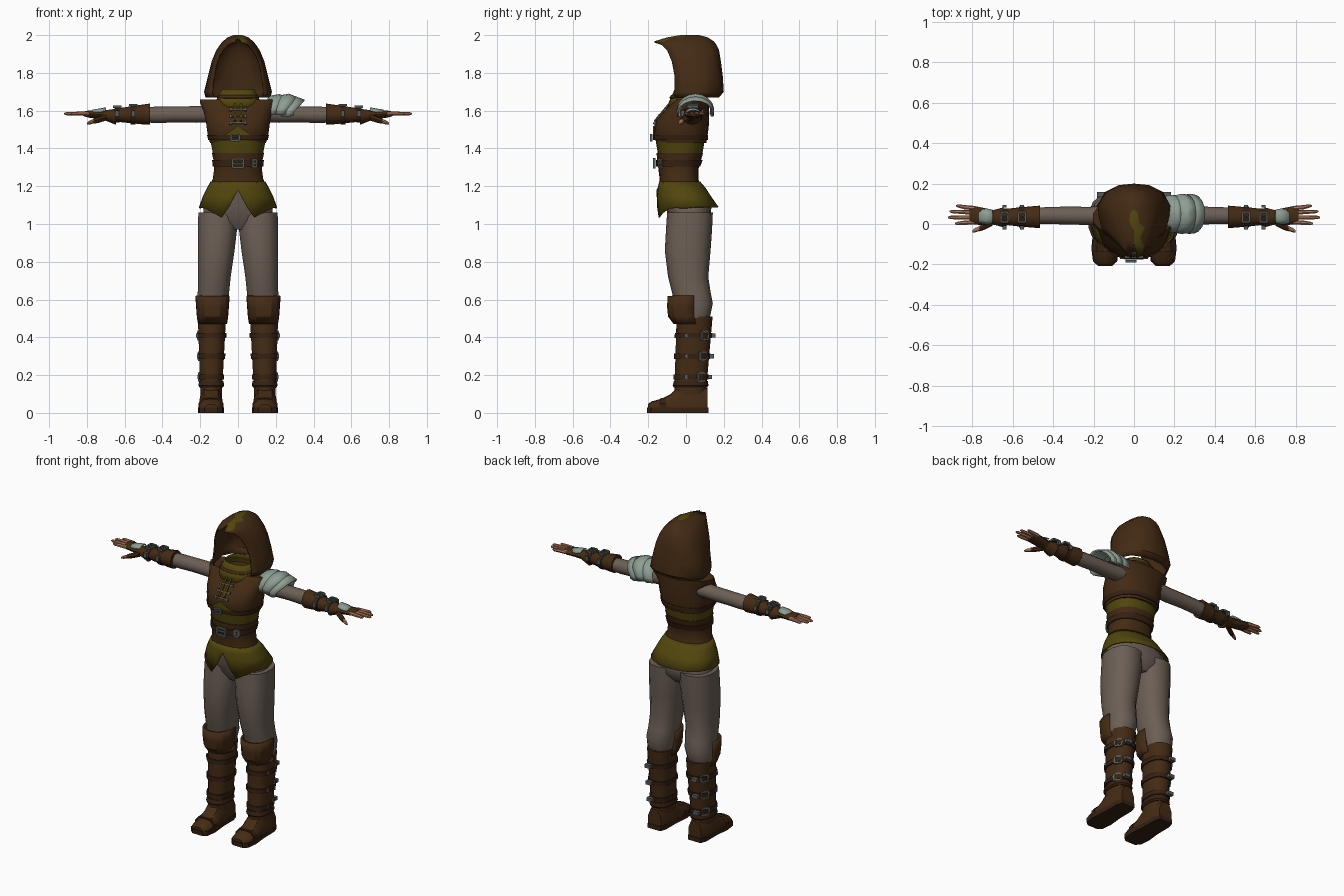
import bpy, bmesh, math
from mathutils import Matrix, Vector

if "Cube" in bpy.data.objects:
    bpy.data.objects.remove(bpy.data.objects["Cube"])

def material(name, rgb):
    m = bpy.data.materials.new(name)
    m.diffuse_color = (*rgb, 1)
    m.use_nodes = True
    m.node_tree.nodes["Principled BSDF"].inputs["Base Color"].default_value = m.diffuse_color
    return m

BROWN = material("brown leather", (0.058, 0.024, 0.007))
DARK = material("dark leather", (0.036, 0.015, 0.006))
OLIVE = material("olive cloth", (0.085, 0.062, 0.004))
CLOTH = material("taupe cloth", (0.15, 0.115, 0.092))
STEEL = material("pale steel", (0.27, 0.34, 0.29))
METAL = material("buckle metal", (0.09, 0.11, 0.105))
SKIN = material("skin", (0.42, 0.19, 0.10))

def finish(name, bm, mat, mirror=False, thick=0, angle=40):
    bmesh.ops.remove_doubles(bm, verts=bm.verts, dist=0.0005)
    bmesh.ops.recalc_face_normals(bm, faces=bm.faces)
    me = bpy.data.meshes.new(name)
    bm.to_mesh(me)
    bm.free()
    ob = bpy.data.objects.new(name, me)
    bpy.context.collection.objects.link(ob)
    me.materials.append(mat)
    if thick:
        s = ob.modifiers.new("thickness", 'SOLIDIFY')
        s.thickness, s.offset = thick, -1
    if mirror:
        ob.modifiers.new("mirror", 'MIRROR')
    bpy.context.view_layer.objects.active = ob
    ob.select_set(True)
    bpy.ops.object.shade_smooth_by_angle(angle=math.radians(angle))
    ob.select_set(False)
    return ob

def loft(name, rings, mat, closed=True, caps=(True, True), **kw):
    bm = bmesh.new()
    rows = [[bm.verts.new(p) for p in r] for r in rings]
    n = len(rows[0])
    for a, b in zip(rows, rows[1:]):
        for i in range(n if closed else n - 1):
            j = (i + 1) % n
            bm.faces.new((a[i], a[j], b[j], b[i]))
    for row, cap in zip((rows[0], rows[-1]), caps):
        if cap:
            bm.faces.new(row)
    return finish(name, bm, mat, **kw)

def zring(z, xc, yf, yb, w, n=18, p=0.85, a0=0, a1=360):
    """Horizontal section; angle 0 faces the front."""
    pts = []
    for i in range(n):
        a = math.radians(a0 + (a1 - a0) * i / (n if a1 - a0 == 360 else n - 1))
        s, c = math.sin(a), math.cos(a)
        pts.append(Vector((xc + w * math.copysign(abs(s) ** p, s),
                           (yf + yb) / 2 - (yb - yf) / 2 * math.copysign(abs(c) ** p, c), z)))
    return pts

def xring(x, yc, zc, ry, rz, n=12):
    return [Vector((x, yc + ry * math.cos(2 * math.pi * i / n),
                    zc + rz * math.sin(2 * math.pi * i / n))) for i in range(n)]

def box(name, c, size, mat, rot=None, **kw):
    bm = bmesh.new()
    m = Matrix.Translation(c) @ (rot or Matrix()) @ Matrix.Diagonal((*size, 1))
    bmesh.ops.create_cube(bm, size=1, matrix=m)
    return finish(name, bm, mat, **kw)

def buckle(name, c, rot, w, h, t=0.011, **kw):
    """Rectangular frame with a prong, lying in its local XY plane."""
    bm = bmesh.new()
    base = Matrix.Translation(c) @ rot
    bars = [((0, h / 2), (w, t)), ((0, -h / 2), (w, t)), ((w / 2, 0), (t, h)),
            ((-w / 2, 0), (t, h)), ((0, 0), (w, t * .6))]
    for (x, y), (sx, sy) in bars:
        bmesh.ops.create_cube(bm, size=1, matrix=base @ Matrix.Translation((x, y, 0))
                              @ Matrix.Diagonal((sx, sy, t * 1.3, 1)))
    finish(name, bm, METAL, **kw)

FRONT = Matrix.Rotation(math.radians(90), 4, 'X')
SIDE = Matrix.Rotation(math.radians(90), 4, 'Y')
UP = Matrix()

# Hood: open-fronted shell with a forward peak
def hood_ring(z, w, xf, yf, yb):
    L = yb - yf
    half = [(xf, yf), (xf + (w - xf) * .55, yf + .16 * L), (w * .97, yf + .38 * L),
            (w, yf + .58 * L), (w * .8, yf + .84 * L), (w * .42, yf + .97 * L)]
    return [Vector((-x, y, z)) for x, y in half] + [Vector((0, yb, z))] + \
           [Vector((x, y, z)) for x, y in reversed(half)]

hood = loft("hood", [hood_ring(*r) for r in (
    (1.67, .172, .135, -.06, .175), (1.70, .18, .14, -.06, .20), (1.78, .16, .13, -.06, .195),
    (1.86, .14, .115, -.075, .185), (1.92, .115, .085, -.10, .175), (1.95, .095, .055, -.13, .16),
    (1.967, .08, .02, -.168, .148), (1.988, .055, 0, -.10, .115), (2.0, .022, 0, -.03, .07))],
    BROWN, closed=False, caps=(False, True), thick=.008)
hood.data.materials.append(OLIVE)
for f in hood.data.polygons:   # painted crest on the crown
    c = f.center
    if c.z > 1.998 or (c.z > 1.975 and 0 < c.x < .04 and c.y < 0):
        f.material_index = 1

# Torso layers
loft("collar", [zring(z, 0, a, b, w) for z, a, b, w in (
    (1.62, -.10, .11, .12), (1.66, -.085, .11, .115), (1.69, -.07, .10, .10), (1.715, -.06, .09, .085))],
    OLIVE, caps=(False, False), thick=.008)
loft("collar_trim", [zring(z, 0, a, .11, w) for z, a, w in
                     ((1.668, -.088, .112), (1.682, -.08, .108))], BROWN, caps=(False, False), thick=.006)
loft("vest", [zring(z, 0, a, b, w) for z, a, b, w in (
    (1.43, -.155, .108, .15), (1.46, -.17, .113, .16), (1.51, -.168, .12, .168), (1.55, -.16, .122, .173),
    (1.60, -.115, .122, .185), (1.64, -.075, .12, .203), (1.66, -.055, .12, .205), (1.655, -.04, .10, .12))], BROWN)
loft("tunic_band", [zring(z, 0, a, b, w) for z, a, b, w in (
    (1.34, -.145, .08, .13), (1.39, -.152, .09, .138), (1.45, -.162, .10, .15))], OLIVE)
loft("corset", [zring(z, 0, a, b, w) for z, a, b, w in (
    (1.20, -.143, .075, .15), (1.24, -.14, .065, .135), (1.29, -.146, .066, .128),
    (1.34, -.153, .08, .132), (1.375, -.156, .09, .14))], BROWN)
loft("waist_belt", [zring(z, 0, a, b, w) for z, a, b, w in (
    (1.305, -.158, .076, .136), (1.34, -.16, .088, .139))], DARK)
loft("chest_strap", [zring(z, 0, -.176, .117, w) for z, w in ((1.445, .16), (1.47, .166))], DARK)
buckle("waist_buckle", (0, -.168, 1.322), FRONT, .06, .045)
buckle("waist_strap_loop", (.085, -.135, 1.322), Matrix.Rotation(math.radians(30), 4, 'Z') @ FRONT, .025, .04)
buckle("chest_buckle", (-.015, -.184, 1.457), FRONT, .045, .03, .009)
# Olive gusset and lacing on the chest
loft("chest_gusset", [[Vector((x, y, z)) for x, z in ((-.07, 1.47), (.07, 1.47), (0, 1.52))]
                      for y in (-.174, -.166)], OLIVE)
TILT = Matrix.Rotation(math.radians(-28), 4, 'X')
for i, (z, y) in enumerate(((1.535, -.166), (1.57, -.145), (1.605, -.113))):
    box(f"lace_{i}", (0, y, z), (.08, .008, .008), METAL, TILT)
    box(f"lace_toggle_{i}", (.04, y, z), (.012, .012, .018), METAL, TILT, mirror=True)
box("lace_cord", (.016, -.128, 1.59), (.01, .01, .12), OLIVE,
    Matrix.Rotation(math.radians(-40), 4, 'X'), mirror=True)

# Tunic skirt with a notched front hem
def hem(p):
    x = abs(p.x)
    if p.y > .03:
        return 1.09
    return 1.18 - .15 * x / .08 if x < .08 else 1.03 + .055 * min(1, (x - .08) / .1)
rings = [zring(z, 0, a, b, w, n=32, p=.9) for z, a, b, w in (
    (1.225, -.142, .075, .145), (1.19, -.15, .105, .165), (1.15, -.153, .13, .185), (1.09, -.156, .172, .208))]
for p in rings[3]:
    p.z = hem(p)
for top, low in zip(rings[2], rings[3]):
    top.z = max(top.z, low.z + .008)
loft("tunic_skirt", rings, OLIVE, caps=(False, False), thick=.006)

# Trousers
loft("trouser_hips", [zring(z, 0, a, b, w) for z, a, b, w in (
    (.97, -.06, .09, .08), (1.02, -.09, .13, .185), (1.10, -.11, .135, .185), (1.2, -.12, .065, .14))], CLOTH)
loft("trouser_leg", [zring(z, xc, a, b, w, n=14) for z, xc, a, b, w in (
    (.46, .14, -.04, .11, .065), (.52, .14, -.05, .13, .078), (.58, .135, -.06, .142, .085),
    (.64, .13, -.075, .13, .085), (.72, .125, -.095, .118, .088), (.86, .115, -.112, .13, .099),
    (.97, .109, -.106, .138, .106), (1.06, .107, -.10, .142, .105))], CLOTH, mirror=True)

# Boots: shaft, knee guard, foot and sole
def shaft(z):
    t = (z - .1) / .4
    return (.142 - .004 * t, -.062 + .012 * t, .105 + .035 * t, .058 + .018 * t)
def shaft_ring(z, grow=0):
    xc, a, b, w = shaft(z)
    return zring(z, xc, a - grow, b + grow, w + grow, n=14)
loft("boot_shaft", [shaft_ring(z) for z in (.06, .14, .25, .37, .45, .51)], BROWN, mirror=True)
loft("boot_cuff", [shaft_ring(.135, .004), shaft_ring(.145, .01), shaft_ring(.17, .004)], DARK, mirror=True)
loft("knee_guard", [zring(z, .135, a, .13, w, n=9, a0=-100, a1=100) for z, a, w in (
    (.47, -.065, .078), (.51, -.095, .084), (.56, -.10, .088), (.62, -.098, .092))],
    BROWN, closed=False, caps=(False, False), thick=.012, mirror=True, angle=25)
loft("foot", [[Vector((.143 + w * u, y, v)) for u, v in
               ((-1, .02), (-1, h * .6), (-.6, h * .95), (0, h), (.6, h * .95), (1, h * .6), (1, .02))]
              for y, w, h in ((-.202, .035, .045), (-.185, .054, .06), (-.13, .064, .075),
                              (-.08, .062, .10), (-.04, .058, .14), (.06, .057, .15), (.115, .045, .13))],
     BROWN, mirror=True)
loft("sole", [[Vector((.143 + w * u, y, z)) for u, z in ((-1, 0), (1, 0), (1, .028), (-1, .028))]
              for y, w in ((-.207, .035), (-.185, .06), (-.12, .068), (-.02, .058), (.08, .058), (.12, .045))],
     DARK, mirror=True)
loft("toe_strap", [[Vector((.143 + w * u, y, v)) for u, v in
                    ((-1, .02), (-1, .05), (-.6, .08), (.6, .08), (1, .05), (1, .02))]
                   for y, w in ((-.135, .067), (-.105, .067))], DARK, mirror=True)
for z in (.19, .30, .41):
    loft("boot_strap", [shaft_ring(z - .014, .007), shaft_ring(z + .014, .007)], DARK, mirror=True)
    xc, a, b, w = shaft(z)
    buckle("boot_buckle", (xc + w * .82, b - .035, z), Matrix.Rotation(math.radians(35), 4, 'Z') @ SIDE,
           .042, .042, .01, mirror=True)
    box("boot_strap_end", (xc + w * .35, b + .014, z), (.04, .022, .022), METAL, mirror=True)
    box("boot_stud", (xc + w + .004, 0, z), (.014, .016, .02), METAL, mirror=True)

# Arms: sleeve, bracer, glove, fingers
loft("sleeve", [xring(x, y, z, a, b) for x, y, z, a, b in (
    (.13, .04, 1.585, .048, .045), (.22, .04, 1.58, .045, .044), (.34, .042, 1.58, .044, .042),
    (.42, .042, 1.578, .042, .044), (.50, .04, 1.578, .04, .04))], CLOTH, mirror=True)
loft("bracer", [xring(x, .035, z, a, b) for x, z, a, b in (
    (.465, 1.582, .056, .056), (.50, 1.58, .053, .053), (.58, 1.578, .046, .043), (.68, 1.575, .034, .03))],
    BROWN, mirror=True)
loft("glove_cuff", [xring(x, .033, z, a, b) for x, z, a, b in (
    (.645, 1.568, .05, .043), (.68, 1.572, .04, .033), (.71, 1.577, .033, .026))], BROWN, mirror=True)
loft("glove_palm", [xring(x, y, z, a, b) for x, y, z, a, b in (
    (.69, .035, 1.576, .032, .027), (.74, .037, 1.58, .042, .023), (.79, .043, 1.582, .046, .019),
    (.815, .045, 1.583, .042, .013))], BROWN, mirror=True)
for x in (.555, .64):
    r = .05 - (x - .555) * .12
    loft("arm_strap", [xring(x + d, .035, 1.577, r + .002, r) for d in (-.013, .013)], DARK, mirror=True)
    buckle("arm_buckle", (x, .035, 1.58 + r), UP, .035, .05, .01, mirror=True)
    box("arm_strap_end", (x, -.017, 1.585), (.02, .02, .03), METAL, mirror=True)
    box("arm_strap_tip", (x, .087, 1.59), (.02, .012, .03), METAL, mirror=True)
loft("hand_plate", [[Vector((x, .037 + w * u, z - .014 * u * u)) for u in (-1, -.5, 0, .5, 1)]
                    for x, w, z in ((.70, .034, 1.618), (.73, .04, 1.612), (.77, .032, 1.606))],
     STEEL, closed=False, caps=(False, False), thick=.008, mirror=True)
for i, (y, dy, tip) in enumerate(((.008, -.006, .885), (.032, 0, .92), (.056, .006, .912), (.078, .012, .88))):
    loft(f"finger_{i}", [xring(x, y + dy * t, 1.584, r, r, 7) for x, t, r in (
        (.79, 0, .0115), (.84, .4, .011), (tip - .012, .9, .009), (tip, 1, .004))], SKIN, mirror=True)
loft("thumb_glove", [xring(x, y, z, r, r, 8) for x, y, z, r in (
    (.70, .01, 1.565, .018), (.74, -.012, 1.552, .017), (.765, -.023, 1.545, .014))], BROWN, mirror=True)
loft("thumb", [xring(x, y, z, r, r, 8) for x, y, z, r in (
    (.76, -.021, 1.546, .012), (.785, -.03, 1.537, .011), (.80, -.036, 1.532, .005))], SKIN, mirror=True)

# Layered shoulder guard on one side only
def guard_ring(x, point, ry, rz, zc):
    out = []
    for i in range(11):
        a = math.radians(-105 + 21 * i)
        out.append(Vector((x + point * max(0, math.cos(a)), .05 + ry * math.sin(a), zc + rz * math.cos(a))))
    return out
for i, (x, l, ry, rz, zc) in enumerate(((.14, .08, .095, .088, 1.60), (.19, .08, .10, .09, 1.60),
                                        (.225, .085, .10, .085, 1.59))):
    loft(f"shoulder_plate_{i}", [guard_ring(x, .02, ry * .9, rz * .88, zc), guard_ring(x + l * .5, .04, ry, rz, zc),
                                 guard_ring(x + l * .8, .06, ry * .97, rz * .8, zc)],
         STEEL, closed=False, caps=(False, False), thick=.008, angle=30)
